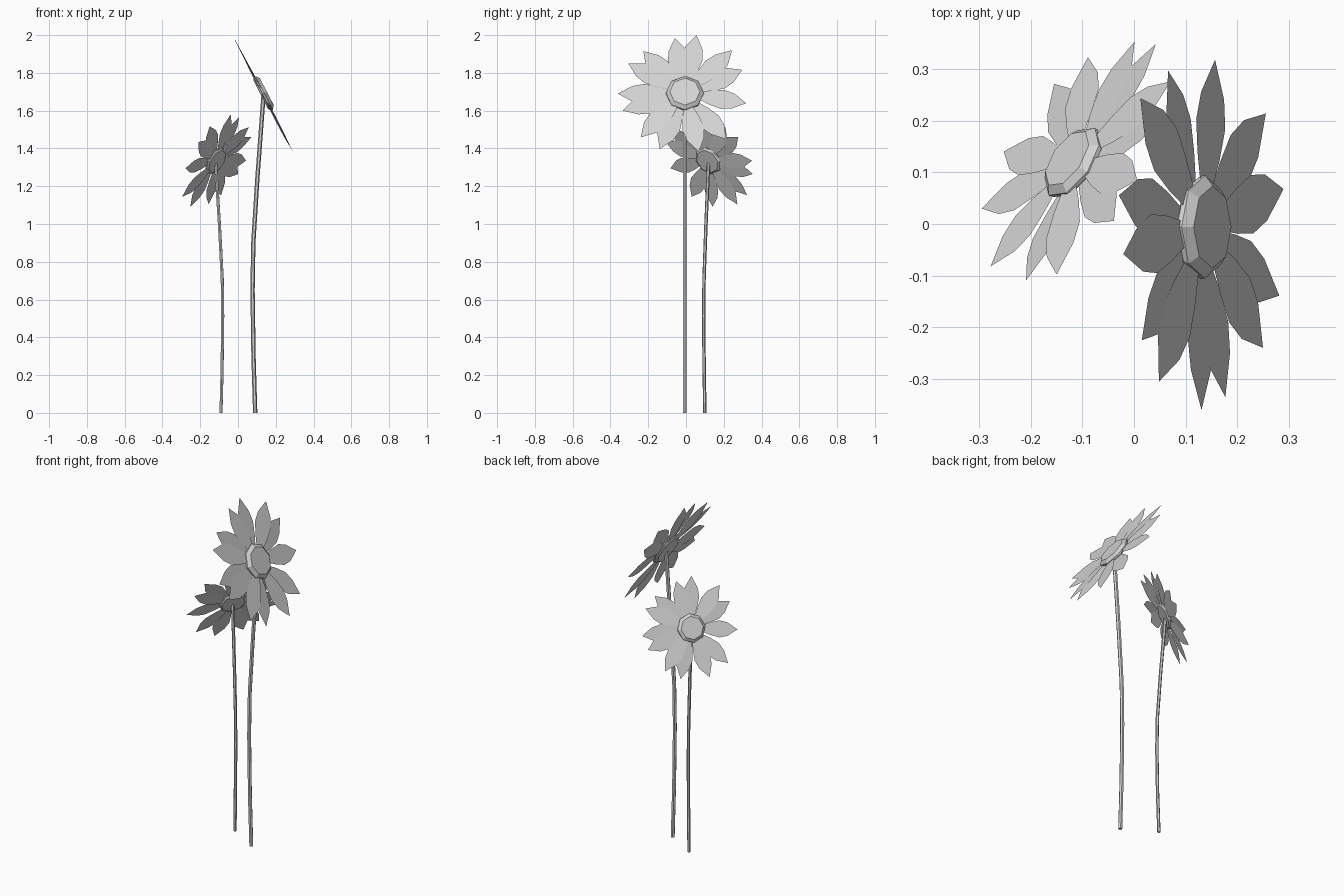
import bpy
import bmesh
from math import sin, cos, pi, radians
from mathutils import Matrix, Vector

if "Cube" in bpy.data.objects:
    bpy.data.objects.remove(bpy.data.objects["Cube"], do_unlink=True)

grey = bpy.data.materials.new("pale grey")
grey.use_nodes = True
colour = (0.65, 0.65, 0.65, 1)
grey.diffuse_color = colour
grey.node_tree.nodes["Principled BSDF"].inputs["Base Color"].default_value = colour


def make_object(name, bm, matrix):
    mesh = bpy.data.meshes.new(name)
    bm.to_mesh(mesh)
    bm.free()
    mesh.materials.append(grey)
    obj = bpy.data.objects.new(name, mesh)
    bpy.context.collection.objects.link(obj)
    obj.matrix_world = matrix


def loft(rings):
    """Closed solid through a list of vertex rings."""
    bm = bmesh.new()
    loops = [[bm.verts.new(p) for p in ring] for ring in rings]
    n = len(loops[0])
    for a, b in zip(loops, loops[1:]):
        for i in range(n):
            j = (i + 1) % n
            bm.faces.new((a[i], a[j], b[j], b[i]))
    bm.faces.new(loops[0][::-1])
    bm.faces.new(loops[-1])
    return bm


def circle(radius, sides, centre):
    c = Vector(centre)
    return [c + Vector((radius * cos(2 * pi * i / sides), radius * sin(2 * pi * i / sides), 0))
            for i in range(sides)]


# Petal angle in degrees and tip distance, counter-clockwise
PETALS = [(-163, .345), (-132, .35), (-112, .355), (-78, .355), (-51, .35),
          (-10, .33), (25, .335), (46, .36), (80, .355), (99, .335),
          (131, .335), (149, .35), (180, .355)]
# Petal outline: fraction of length, half width
OUTLINE = [(0, .022), (.25, .044), (.5, .058), (.72, .046)]


def petals():
    bm = bmesh.new()
    for k, (angle, tip) in enumerate(PETALS):
        lift = .004 if k % 2 else -.004
        twist = .07 * sin(2.4 * k)
        turn = Matrix.Rotation(radians(angle), 4, 'Z') @ Matrix.Rotation(twist, 4, 'X')
        start = .075

        def vert(t, w):
            return bm.verts.new(turn @ Vector((start + t * (tip - start), w, lift * (1 - t))))
        rows = [(vert(t, -w), vert(t, w)) for t, w in OUTLINE]
        for (a, b), (c, d) in zip(rows, rows[1:]):
            bm.faces.new((a, c, d, b))
        bm.faces.new((rows[-1][0], vert(1, 0), rows[-1][1]))
    return bm


# Stem centre line and the tilted frame of the flower head
STEM = [(0, 0), (-.009, .3), (-.014, .65), (-.010, .9), (.012, 1.25), (.044, 1.68)]
TILT = radians(27.3)
HEAD = Matrix.Translation((.040, 0, 1.69)) @ Matrix((
    (0, -sin(TILT), cos(TILT), 0),
    (1, 0, 0, 0),
    (0, cos(TILT), sin(TILT), 0),
    (0, 0, 0, 1)))
CENTRE = [(.085, -.012), (.1, -.002), (.1, .008), (.08, .024)]


def flower(prefix, base, size, turn):
    place = (Matrix.Translation(base) @ Matrix.Rotation(radians(turn), 4, 'Z')
             @ Matrix.Scale(size, 4))
    make_object(prefix + "_stem", loft([circle(.0115, 6, (x, 0, z)) for x, z in STEM]), place)
    make_object(prefix + "_petals", petals(), place @ HEAD)
    make_object(prefix + "_centre", loft([circle(r, 8, (0, 0, z)) for r, z in CENTRE]), place @ HEAD)


flower("tall_flower", (.091, -.006, 0), 1, 0)
flower("short_flower", (-.09, .1, 0), .79, 145.6)
